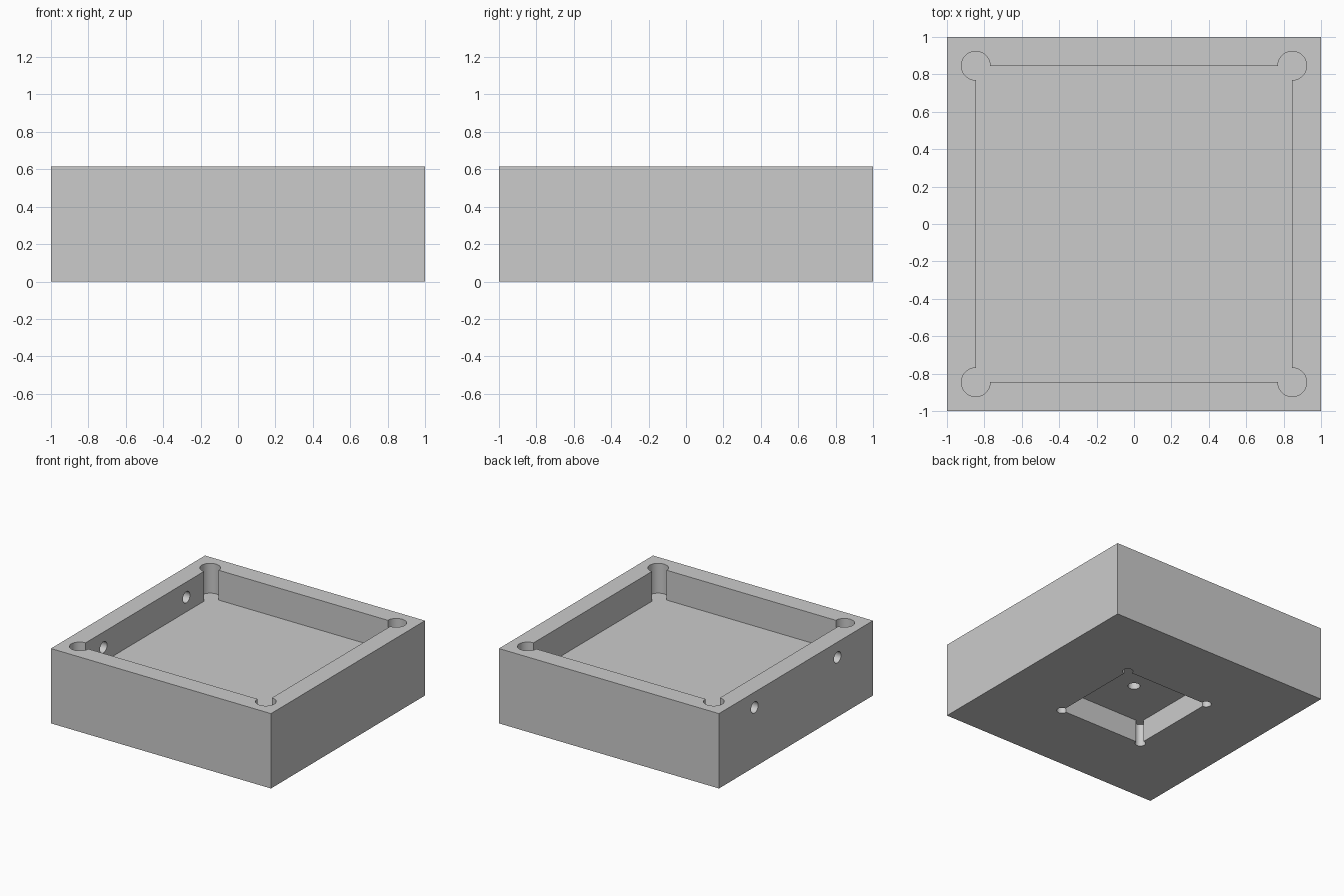
import bpy
import bmesh
from math import cos, sin, pi, radians
from mathutils import Matrix

default_cube = bpy.data.objects.get("Cube")
if default_cube:
    bpy.data.objects.remove(default_cube, do_unlink=True)

HEIGHT = 0.615
CAVITY_FLOOR = 0.37
POCKET_DEPTH = 0.185
OVER = 0.1          # how far cutters reach past open faces

grey = bpy.data.materials.new("light_grey")
grey.use_nodes = True
colour = (0.6, 0.6, 0.6, 1)
grey.diffuse_color = colour
grey.node_tree.nodes["Principled BSDF"].inputs["Base Color"].default_value = colour


def prism(name, outline, z0, z1):
    """Extrude a counter-clockwise outline from z0 to z1."""
    bm = bmesh.new()
    base = bm.faces.new([bm.verts.new((x, y, z0)) for x, y in outline])
    top = bmesh.ops.extrude_face_region(bm, geom=[base])["geom"]
    verts = [v for v in top if isinstance(v, bmesh.types.BMVert)]
    bmesh.ops.translate(bm, verts=verts, vec=(0, 0, z1 - z0))
    bmesh.ops.recalc_face_normals(bm, faces=bm.faces)
    mesh = bpy.data.meshes.new(name)
    bm.to_mesh(mesh)
    bm.free()
    obj = bpy.data.objects.new(name, mesh)
    mesh.materials.append(grey)
    bpy.context.collection.objects.link(obj)
    return obj


def circle(radius, steps=48):
    return [(radius * cos(2 * pi * i / steps), radius * sin(2 * pi * i / steps))
            for i in range(steps)]


def relieved_square(half, radius, steps=36):
    """Square outline with a round relief centred on each corner."""
    points = []
    for corner in range(4):
        mid = pi / 4 + corner * pi / 2
        cx = half * (1 if cos(mid) > 0 else -1)
        cy = half * (1 if sin(mid) > 0 else -1)
        for i in range(steps + 1):
            a = mid + radians(270) * (i / steps - 0.5)
            points.append((cx + radius * cos(a), cy + radius * sin(a)))
    return points


# Solid block
case = prism("case", [(-1, -1), (1, -1), (1, 1), (-1, 1)], 0, HEIGHT)

# Upper cavity, underside pocket and its blind centre hole
cutters = [
    prism("cavity_cutter", relieved_square(0.846, 0.077), CAVITY_FLOOR, HEIGHT + OVER),
    prism("pocket_cutter", relieved_square(0.385, 0.04), -OVER, POCKET_DEPTH),
    prism("centre_hole_cutter", circle(0.046), POCKET_DEPTH - OVER, POCKET_DEPTH + 0.12),
]

# Two holes through the -x wall
for side in (-1, 1):
    hole = prism("wall_hole_cutter", circle(0.046), -0.15, 0.15)
    hole.data.transform(Matrix.Translation((-0.93, side * 0.538, 0.49))
                        @ Matrix.Rotation(pi / 2, 4, "Y"))
    cutters.append(hole)

bpy.ops.object.select_all(action="DESELECT")
case.select_set(True)
bpy.context.view_layer.objects.active = case
for cutter in cutters:
    cutter.hide_render = True
    cut = case.modifiers.new("cut", "BOOLEAN")
    cut.operation = "DIFFERENCE"
    cut.solver = "EXACT"
    cut.object = cutter
    bpy.ops.object.modifier_apply(modifier=cut.name)
    bpy.data.objects.remove(cutter, do_unlink=True)

bpy.ops.object.shade_smooth_by_angle(angle=radians(30))
